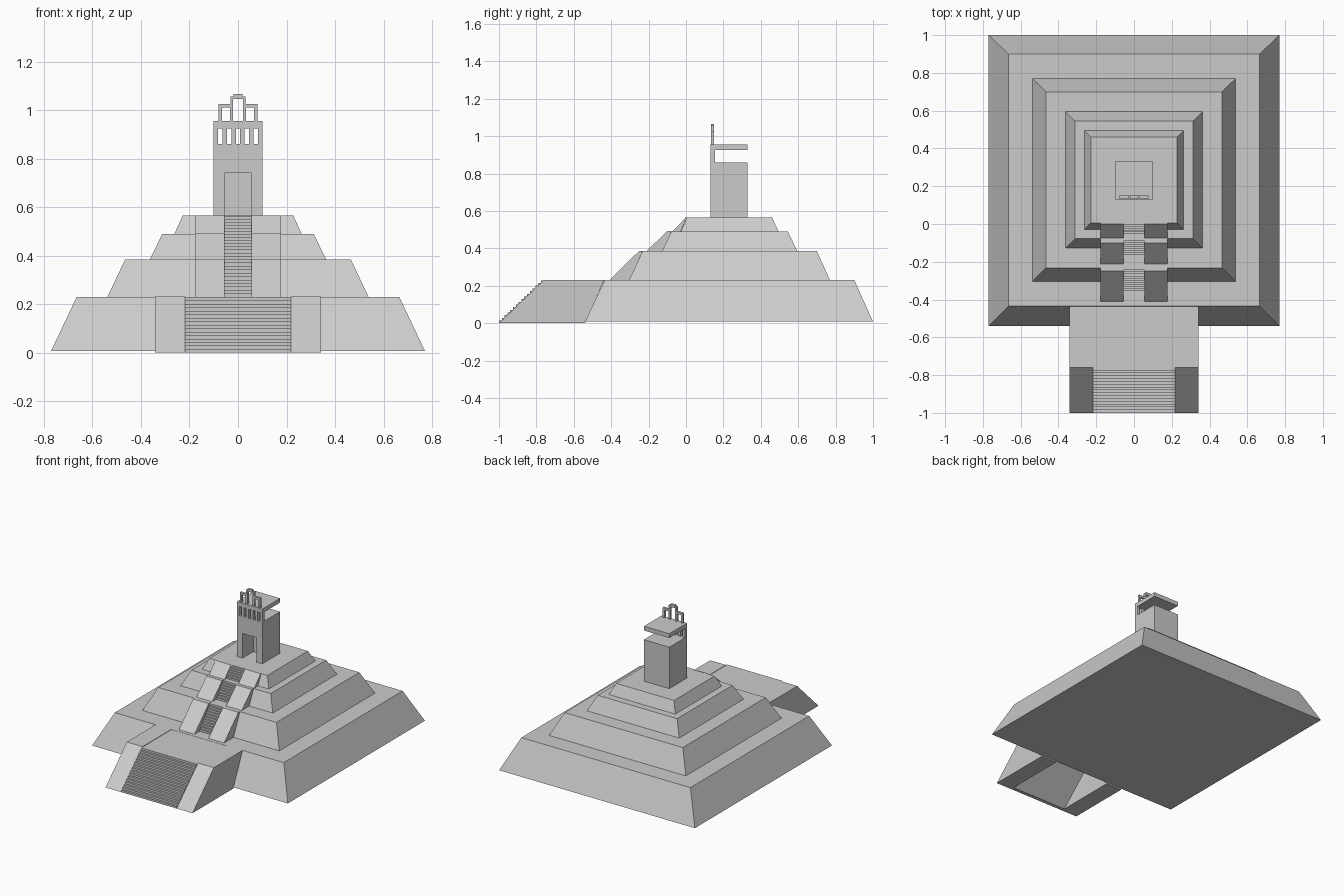
import bpy, bmesh
from mathutils import Vector

if "Cube" in bpy.data.objects:
    bpy.data.objects.remove(bpy.data.objects["Cube"])


def make(name, verts, faces, mirror=False):
    me = bpy.data.meshes.new(name)
    me.from_pydata(verts, [], faces)
    bm = bmesh.new()
    bm.from_mesh(me)
    bmesh.ops.recalc_face_normals(bm, faces=bm.faces[:])
    bm.to_mesh(me)
    bm.free()
    ob = bpy.data.objects.new(name, me)
    bpy.context.collection.objects.link(ob)
    if mirror:
        ob.modifiers.new("Mirror", 'MIRROR')
    return ob


def loft(name, a, b, mirror=False):
    """Solid between two matching outlines."""
    n = len(a)
    faces = [(i, (i + 1) % n, (i + 1) % n + n, i + n) for i in range(n)]
    faces += [tuple(range(n))[::-1], tuple(range(n, 2 * n))]
    return make(name, a + b, faces, mirror)


def prism_x(name, pts, x0, x1, mirror=False):
    return loft(name, [(x0, y, z) for y, z in pts], [(x1, y, z) for y, z in pts], mirror)


def prism_y(name, pts, y0, y1, mirror=False):
    return loft(name, [(x, y0, z) for x, z in pts], [(x, y1, z) for x, z in pts], mirror)


def box(name, x0, x1, y0, y1, z0, z1, mirror=False):
    return prism_x(name, [(y0, z0), (y1, z0), (y1, z1), (y0, z1)], x0, x1, mirror)


def steps(y0, z0, y1, z1, n):
    """Zigzag side profile climbing from front to back."""
    dy, dz = (y1 - y0) / n, (z1 - z0) / n
    pts = [(y0, z0)]
    for i in range(n):
        pts += [(y0 + i * dy, z0 + (i + 1) * dz), (y0 + (i + 1) * dy, z0 + (i + 1) * dz)]
    return pts


# Stepped tiers: z range, then half width, front y, back y at bottom and top
tiers = [
    (0.008, 0.23, (0.77, -0.54, 1.0), (0.665, -0.435, 0.9)),
    (0.23, 0.385, (0.538, -0.305, 0.77), (0.465, -0.232, 0.7)),
    (0.385, 0.49, (0.363, -0.128, 0.595), (0.312, -0.078, 0.545)),
    (0.49, 0.565, (0.262, -0.028, 0.495), (0.228, 0.005, 0.46)),
]
for k, (z0, z1, lo, hi) in enumerate(tiers):
    ring = lambda r, z: [(-r[0], r[1], z), (r[0], r[1], z), (r[0], r[2], z), (-r[0], r[2], z)]
    loft(f"tier_{k + 1}", ring(lo, z0), ring(hi, z1))

# Wide lower staircase with landing, open underneath
prism_x("lower_stairs", steps(-1.0, 0, -0.76, 0.229, 16) +
        [(-0.435, 0.229), (-0.445, 0.21), (-0.75, 0.21), (-0.975, 0)], -0.218, 0.218)
prism_x("lower_balustrade", [(-1.0, 0), (-0.76, 0.232), (-0.437, 0.232), (-0.54, 0)],
        0.218, 0.342, True)

# Upper flights: balustrade foot and head y, stair foot y, back y, z range, step count
flights = [
    (-0.41, -0.25, -0.355, -0.232, 0.23, 0.387, 11),
    (-0.212, -0.1, -0.165, -0.078, 0.385, 0.492, 8),
    (-0.073, 0.0, -0.053, 0.005, 0.49, 0.566, 6),
]
for k, (foot, head, sfoot, back, z0, z1, n) in enumerate(flights):
    tail = back - 0.07 * (z1 - z0) / 0.155
    prism_x(f"upper_balustrade_{k + 1}", [(foot, z0), (head, z1), (back, z1), (tail, z0)],
            0.055, 0.178, True)
    prism_x(f"upper_stairs_{k + 1}", steps(sfoot, z0, back, z1 - 0.002, n) + [(back, z0)],
            -0.055, 0.055)

# Temple with doorway
prism_y("temple_front", [(-0.1, 0.565), (-0.1, 0.86), (0.1, 0.86), (0.1, 0.565),
                         (0.055, 0.565), (0.055, 0.74), (-0.055, 0.74), (-0.055, 0.565)], 0.13, 0.25)
box("temple_rear", -0.1, 0.1, 0.25, 0.33, 0.565, 0.86)

# Gallery columns carrying the roof slab
for k in range(3):
    x = 0.018 + 0.0365 * k
    box(f"gallery_column_{k + 1}", x - 0.009, x + 0.009, 0.13, 0.155, 0.86, 0.925, True)
box("roof_slab", -0.1, 0.1, 0.13, 0.33, 0.925, 0.955)

# Roof comb: side frames and raised central frame
prism_y("comb_side_frame", [(0.02, 0.955), (0.02, 1.025), (0.08, 1.025), (0.08, 0.955),
                            (0.065, 0.955), (0.065, 1.01), (0.034, 1.01), (0.034, 0.955)],
        0.134, 0.15, True)
prism_y("comb_centre_frame", [(-0.031, 1.025), (-0.031, 1.056), (-0.018, 1.056), (-0.018, 1.066),
                              (0.018, 1.066), (0.018, 1.056), (0.031, 1.056), (0.031, 1.025),
                              (0.02, 1.025), (0.02, 1.046), (-0.02, 1.046), (-0.02, 1.025)],
        0.134, 0.15)
